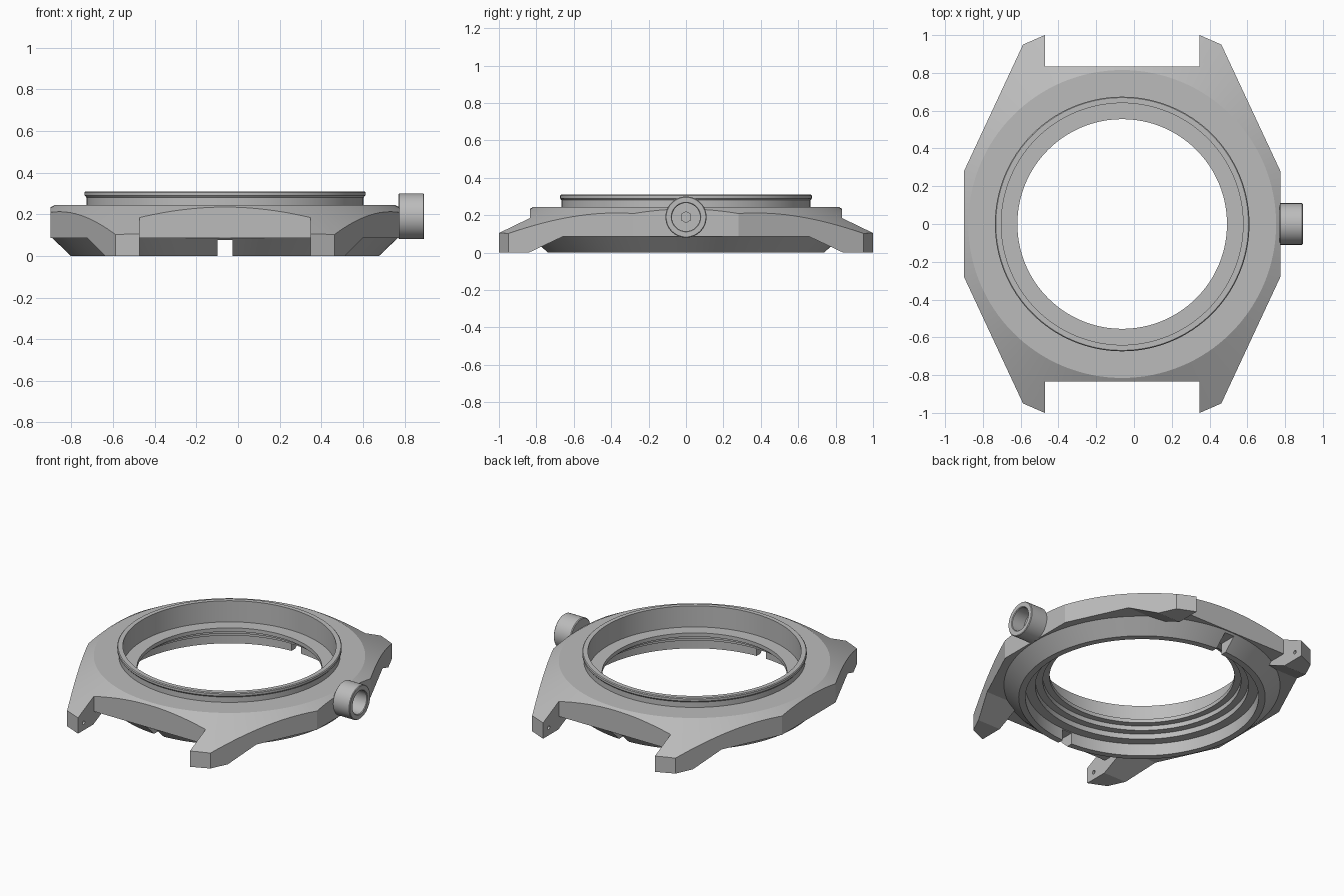
import bpy, bmesh, math
from mathutils import Matrix, Vector

CX = -0.0625          # centre of the round case
SEG = 128

cube = bpy.data.objects.get("Cube")
if cube:
    bpy.data.objects.remove(cube, do_unlink=True)

steel = bpy.data.materials.new("brushed_steel")
GREY = (0.5, 0.5, 0.5, 1)
steel.use_nodes = True
steel.diffuse_color = GREY
steel.node_tree.nodes["Principled BSDF"].inputs["Base Color"].default_value = GREY


def make(name, bm, matrix=Matrix.Translation((CX, 0, 0))):
    bmesh.ops.recalc_face_normals(bm, faces=bm.faces)
    bm.transform(matrix)
    mesh = bpy.data.meshes.new(name)
    bm.to_mesh(mesh)
    bm.free()
    mesh.materials.append(steel)
    ob = bpy.data.objects.new(name, mesh)
    bpy.context.collection.objects.link(ob)
    return ob


def prism(name, points, direction):
    """Extrude a closed 3D polygon along a direction."""
    bm = bmesh.new()
    face = bm.faces.new([bm.verts.new(p) for p in points])
    new = bmesh.ops.extrude_face_region(bm, geom=[face])["geom"]
    bmesh.ops.translate(bm, vec=Vector(direction),
                        verts=[v for v in new if isinstance(v, bmesh.types.BMVert)])
    return make(name, bm)


def box(name, lo, hi):
    corners = [(lo[0], lo[1]), (hi[0], lo[1]), (hi[0], hi[1]), (lo[0], hi[1])]
    return prism(name, [(x, y, lo[2]) for x, y in corners], (0, 0, hi[2] - lo[2]))


def lathe(name, profile, matrix=Matrix.Translation((CX, 0, 0)), steps=SEG):
    """Revolve a closed (radius, height) profile around z."""
    bm = bmesh.new()
    rings = []
    for r, z in profile:
        if r == 0:
            rings.append([bm.verts.new((0, 0, z))] * steps)
        else:
            rings.append([bm.verts.new((r * math.cos(a), r * math.sin(a), z))
                          for a in (2 * math.pi * i / steps for i in range(steps))])
    for a, b in zip(rings, rings[1:] + rings[:1]):
        if a[0] is a[1] and b[0] is b[1]:
            continue
        for i in range(steps):
            j = (i + 1) % steps
            bm.faces.new(list(dict.fromkeys((a[i], a[j], b[j], b[i]))))
    return make(name, bm, matrix)


def cut(ob, tool, operation="DIFFERENCE"):
    mod = ob.modifiers.new("cut", "BOOLEAN")
    mod.operation = operation
    mod.solver = "EXACT"
    mod.object = tool
    bpy.context.view_layer.objects.active = ob
    bpy.ops.object.modifier_apply(modifier=mod.name)
    bpy.data.objects.remove(tool, do_unlink=True)


def smooth(ob):
    bpy.ops.object.select_all(action="DESELECT")
    ob.select_set(True)
    bpy.context.view_layer.objects.active = ob
    bpy.ops.object.shade_smooth_by_angle(angle=math.radians(20))


# Case body: plan outline with four lugs, mirrored from one quarter
quarter = [(0.8375, 0.28), (0.525, 0.95), (0.41, 1.0), (0.41, 0.835)]
half = quarter + [(-x, y) for x, y in reversed(quarter)]
outline = half + [(-x, -y) for x, y in half]
body = prism("case_body", [(x, y, 0) for x, y in outline], (0, 0, 0.4))

# Flat top falling away as a cone towards the lugs
cut(body, lathe("dome_tool", [(0, -0.1), (1.3, -0.1), (1.3, -0.011),
                              (0.815, 0.245), (0, 0.245)]), "INTERSECT")

# Raised underside between the lugs, sloping down to the lug feet
slope = [(-1.052, -0.1), (-0.66, 0.085), (0.66, 0.085), (1.052, -0.1)]
cut(body, prism("underside_tool", [(-1.2, y, z) for y, z in slope], (2.4, 0, 0)))
cut(body, box("strap_tool", (-0.41, -1.2, -0.2), (0.41, 1.2, 0.085)))
cut(body, lathe("bore_tool", [(0, -0.2), (0.655, -0.2), (0.655, 0.5), (0, 0.5)]))

# Spring bar holes in the inner lug faces
for y in (-0.94, 0.94):
    hole = Matrix.Translation((CX - 0.45, y, 0.05)) @ Matrix.Rotation(math.pi / 2, 4, "Y")
    cut(body, lathe("pin_tool", [(0, 0), (0.012, 0), (0.012, 0.9), (0, 0.9)], hole, 16))
smooth(body)

# Ring with bezel seat, stepped bore and tapered case back
ring = lathe("bezel_and_back_ring", [
    (0.74, 0), (0.832, 0.088), (0.70, 0.12), (0.70, 0.235), (0.665, 0.24),
    (0.665, 0.28), (0.674, 0.29), (0.674, 0.305), (0.669, 0.31), (0.64, 0.31),
    (0.64, 0.17), (0.555, 0.17), (0.555, 0.145), (0.595, 0.145), (0.595, 0.115),
    (0.64, 0.115), (0.64, 0.08), (0.70, 0.08), (0.70, 0)])
for side in (-1, 1):
    y0, y1 = sorted((side * 0.66, side * 0.9))
    cut(ring, box("notch_tool", (-0.035, y0, -0.1), (0.035, y1, 0.075)))
smooth(ring)

# Crown: hollow cup on a hexagonal stem
axis = Matrix.Translation((0.77, 0, 0.19)) @ Matrix.Rotation(math.pi / 2, 4, "Y")
crown = lathe("crown", [(0, 0), (0.105, 0), (0.11, 0.005), (0.11, 0.12), (0.106, 0.124),
                        (0.079, 0.124), (0.075, 0.12), (0.075, 0.03), (0, 0.03)], axis, 64)
smooth(crown)
lathe("crown_stem", [(0, -0.1), (0.032, -0.1), (0.032, 0.05), (0, 0.05)], axis, 6)
